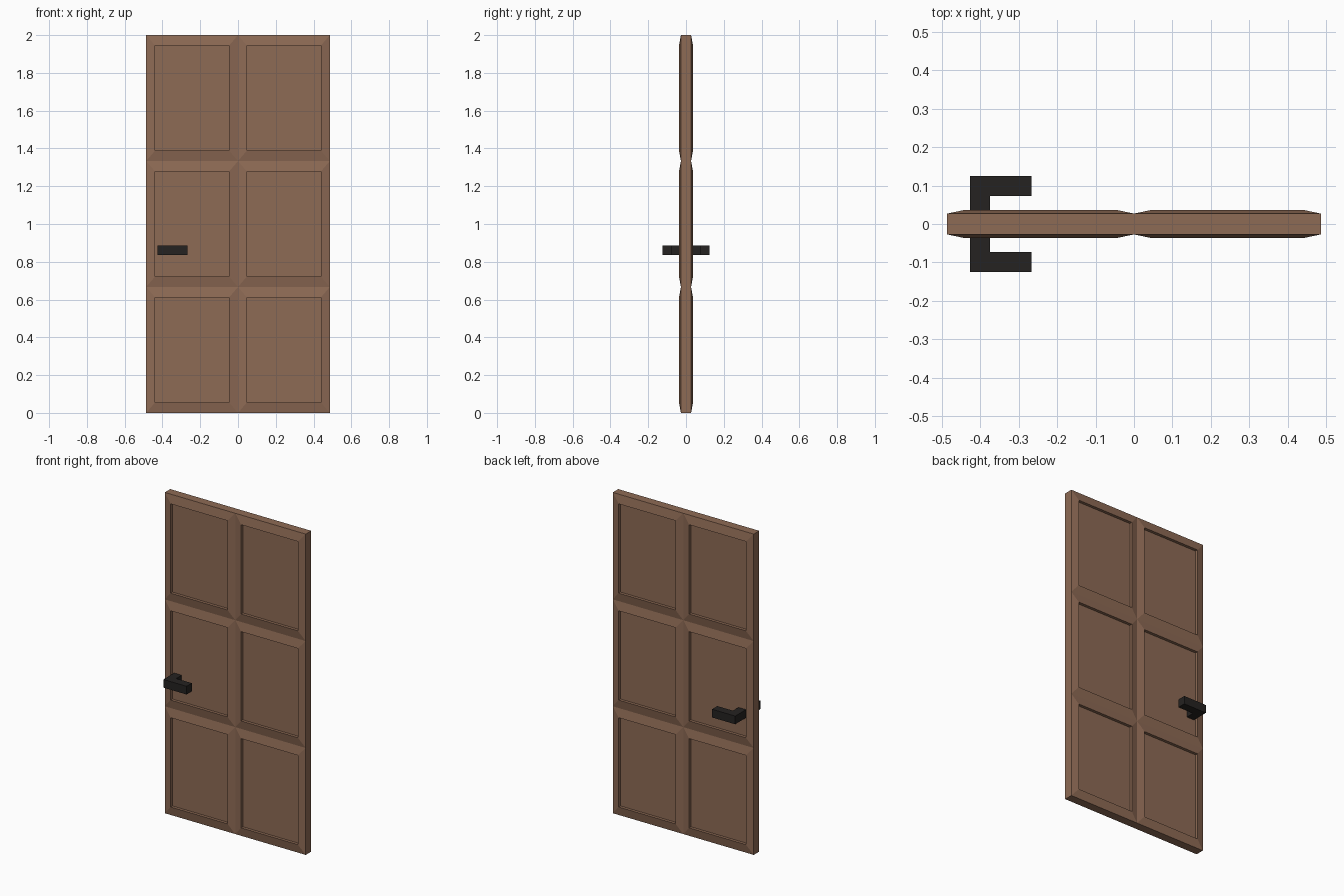
import bpy, bmesh
from mathutils import Vector

if "Cube" in bpy.data.objects:
    bpy.data.objects.remove(bpy.data.objects["Cube"])


def material(name, color):
    m = bpy.data.materials.new(name)
    m.diffuse_color = color
    m.use_nodes = True
    m.node_tree.nodes["Principled BSDF"].inputs["Base Color"].default_value = m.diffuse_color
    return m


def make_object(name, bm, mat):
    bmesh.ops.recalc_face_normals(bm, faces=bm.faces[:])
    mesh = bpy.data.meshes.new(name)
    bm.to_mesh(mesh)
    bm.free()
    mesh.materials.append(mat)
    ob = bpy.data.objects.new(name, mesh)
    bpy.context.collection.objects.link(ob)
    return ob


wood = material("wood", (0.27, 0.145, 0.09, 1))
iron = material("iron", (0.018, 0.016, 0.015, 1))

W, H = 0.486, 2.0            # half width, height
EDGE, FACE = 0.027, 0.037    # half thickness at the edge and at the raised rim
RECESS = 0.018               # depth of the sunk panels
COLS, ROWS = 2, 3
MX, MZ = 0.047, 0.055        # bevel width around each panel

# Door leaf: slab divided into 2 x 3 cells, each raised to a rim and then sunk
bm = bmesh.new()
xs = [-W + 2 * W * i / COLS for i in range(COLS + 1)]
zs = [H * j / ROWS for j in range(ROWS + 1)]
v = [[bm.verts.new((x, -EDGE, z)) for z in zs] for x in xs]
sheet = [bm.faces.new((v[i][j], v[i + 1][j], v[i + 1][j + 1], v[i][j + 1]))
         for i in range(COLS) for j in range(ROWS)]
ext = bmesh.ops.extrude_face_region(bm, geom=sheet, use_keep_orig=True)
bmesh.ops.translate(bm, vec=(0, 2 * EDGE, 0),
                    verts=[g for g in ext["geom"] if isinstance(g, bmesh.types.BMVert)])
bmesh.ops.recalc_face_normals(bm, faces=bm.faces[:])
bm.normal_update()
cells = [f for f in bm.faces if abs(f.normal.y) > 0.9]
sx, sz = 1 - 2 * MX / (2 * W / COLS), 1 - 2 * MZ / (H / ROWS)
rims = bmesh.ops.extrude_discrete_faces(bm, faces=cells)["faces"]
for f in rims:
    c = f.calc_center_median()
    side = 1 if c.y > 0 else -1
    for p in f.verts:
        p.co = Vector((c.x + (p.co.x - c.x) * sx, side * FACE, c.z + (p.co.z - c.z) * sz))
for f in bmesh.ops.extrude_discrete_faces(bm, faces=rims)["faces"]:
    for p in f.verts:
        p.co.y -= RECESS if p.co.y > 0 else -RECESS
make_object("door_leaf", bm, wood)

# Lever handles: L-shaped profile, one per side
for name, s in (("front_handle", -1), ("back_handle", 1)):
    bm = bmesh.new()
    y0 = FACE - RECESS - 0.004
    profile = [(-0.427, y0), (-0.375, y0), (-0.375, 0.073),
               (-0.267, 0.073), (-0.267, 0.125), (-0.427, 0.125)]
    face = bm.faces.new([bm.verts.new((x, s * y, 0.836)) for x, y in profile])
    ext = bmesh.ops.extrude_face_region(bm, geom=[face], use_keep_orig=True)
    bmesh.ops.translate(bm, vec=(0, 0, 0.051),
                        verts=[g for g in ext["geom"] if isinstance(g, bmesh.types.BMVert)])
    make_object(name, bm, iron)
